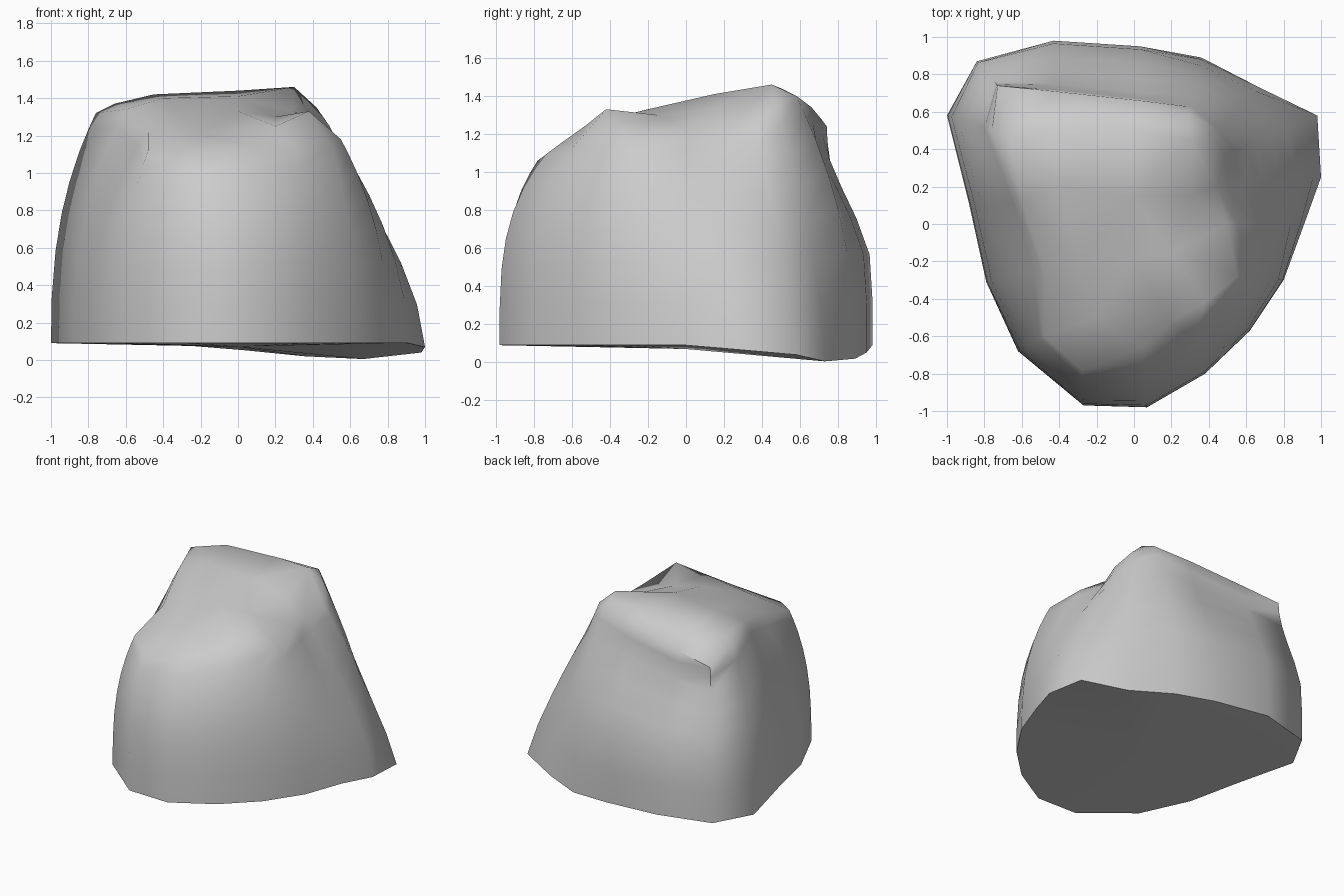
import bpy, bmesh
from mathutils import Vector
from mathutils.geometry import delaunay_2d_cdt

if "Cube" in bpy.data.objects:
    bpy.data.objects.remove(bpy.data.objects["Cube"])

# Columns round the boulder: foot x, y, shoulder x, y, z, wall curve
# (curve 0 means an upright wall that turns in at mid height)
columns = [
    (-1.0, .58, -.76, .50, 1.32, 2.5), (-.88, .10, -.60, .12, 1.34, 2.5),
    (-.79, -.31, -.48, -.25, 1.22, 2.6), (-.62, -.68, -.48, -.60, 1.12, 2.8),
    (-.27, -.97, -.28, -.78, 1.06, 3.4), (.07, -.98, .05, -.74, 1.09, 3.4),
    (.38, -.80, .32, -.61, 1.11, 3.2), (.62, -.57, .50, -.42, 1.14, 2.8),
    (.80, -.30, .55, -.28, 1.18, 2.4), (.91, 0, .50, 0, 1.22, 1.9),
    (1.0, .25, .44, .20, 1.20, 1.6), (.98, .58, .49, .37, 1.25, 1.2),
    (.67, .73, .42, .48, 1.35, 1.6), (.36, .89, .30, .58, 1.40, 2.2),
    (.03, .95, .03, .66, 1.34, 0), (-.43, .98, -.43, .71, 1.28, 0),
    (-.84, .87, -.73, .74, 1.24, 0),
]
# Back ridge, saddle and front hump inside the shoulder line
crown = [
    (-.66, .45, 1.37), (-.45, .50, 1.42), (0, .50, 1.44), (.30, .45, 1.46),
    (.30, .15, 1.33), (0, .15, 1.41), (-.40, .20, 1.40), (-.30, -.20, 1.28),
    (0, -.20, 1.33), (.20, -.15, 1.30), (.38, -.42, 1.33), (.20, -.52, 1.25),
    (-.20, -.50, 1.21), (.05, -.66, 1.15),
]


def foot_height(x, y):
    return max(0, .09 - .12 * max(0, min(x, 1.4 - x) + .3) * max(0, y))


def wall_lean(s, curve):
    if curve:
        return s ** curve
    t = max(0, (s - .3) / .7)
    return t * t * (3 - 2 * t)


bm = bmesh.new()

# Bulging walls, leaning inward towards the shoulder
rings = []
for s in (0, .2, .4, .56, .7, .83, .93, 1):
    ring = []
    for fx, fy, sx, sy, sz, curve in columns:
        z0 = foot_height(fx, fy)
        lean = wall_lean(s, curve)
        ring.append(bm.verts.new((fx + (sx - fx) * lean,
                                  fy + (sy - fy) * lean,
                                  z0 + (sz - z0) * s)))
    rings.append(ring)
n = len(columns)
for low, high in zip(rings, rings[1:]):
    for i in range(n):
        j = (i + 1) % n
        bm.faces.new((low[i], low[j], high[j], high[i]))

# Underside
centre = bm.verts.new((0, 0, .07))
for i in range(n):
    bm.faces.new((rings[0][(i + 1) % n], rings[0][i], centre))

# Crown triangulated between the shoulder and the ridge points
top = rings[-1] + [bm.verts.new(p) for p in crown]
flat = [Vector((v.co.x, v.co.y)) for v in top]
result = delaunay_2d_cdt(flat, [], [list(range(n))], 1, 1e-5)
for tri in result[2]:
    bm.faces.new([top[result[3][k][0]] for k in tri])
bmesh.ops.recalc_face_normals(bm, faces=bm.faces)

mesh = bpy.data.meshes.new("boulder")
bm.to_mesh(mesh)
bm.free()
boulder = bpy.data.objects.new("boulder", mesh)
bpy.context.collection.objects.link(boulder)
bpy.context.view_layer.objects.active = boulder
boulder.select_set(True)
bpy.ops.object.shade_smooth_by_angle(angle=1.1)
